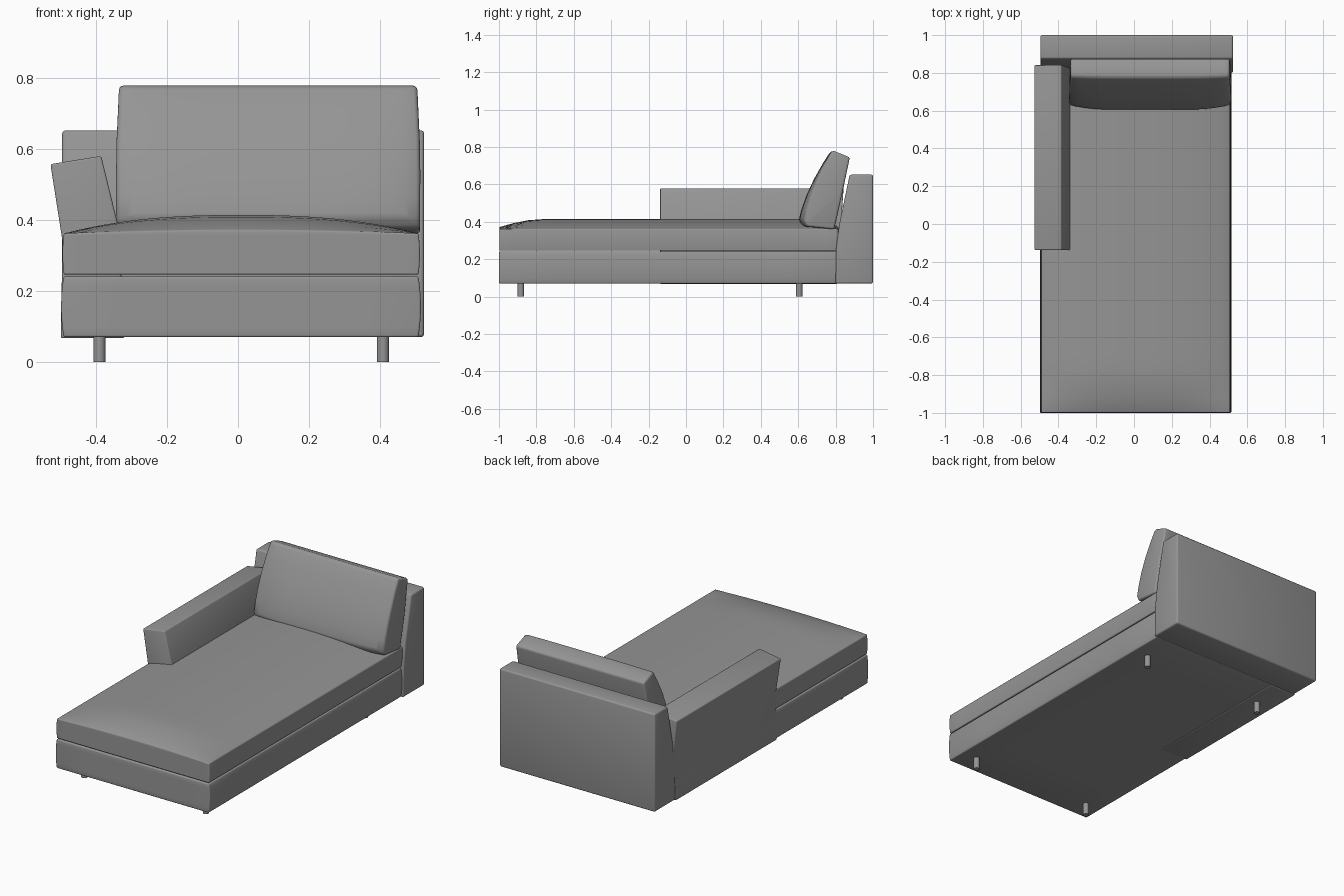
import bpy, bmesh, math
from mathutils import Vector

cube = bpy.data.objects.get("Cube")
if cube:
    bpy.data.objects.remove(cube, do_unlink=True)

fabric = bpy.data.materials.new("grey_fabric")
fabric.use_nodes = True
grey = (0.3, 0.3, 0.3, 1)
fabric.diffuse_color = grey
fabric.node_tree.nodes["Principled BSDF"].inputs["Base Color"].default_value = grey


def finish(name, bm, bevel=0.0):
    """Soften the sharp edges and add the mesh as a smooth shaded object."""
    bmesh.ops.recalc_face_normals(bm, faces=bm.faces)
    if bevel:
        sharp = [e for e in bm.edges if e.calc_face_angle(0) > math.radians(35)]
        bmesh.ops.bevel(bm, geom=sharp, offset=bevel, segments=3, profile=0.5,
                        affect='EDGES', clamp_overlap=True)
    mesh = bpy.data.meshes.new(name)
    bm.to_mesh(mesh)
    bm.free()
    mesh.materials.append(fabric)
    ob = bpy.data.objects.new(name, mesh)
    bpy.context.collection.objects.link(ob)
    bpy.ops.object.select_all(action='DESELECT')
    ob.select_set(True)
    bpy.context.view_layer.objects.active = ob
    bpy.ops.object.shade_smooth_by_angle(angle=math.radians(35))
    return ob


def soft_box(name, lo, hi, cuts, shape, bevel):
    """Gridded box; shape maps unit coordinates (-1..1) to an offset."""
    lo, hi = Vector(lo), Vector(hi)
    mid, half = (lo + hi) / 2, (hi - lo) / 2
    bm = bmesh.new()
    bmesh.ops.create_cube(bm, size=2)
    bmesh.ops.subdivide_edges(bm, edges=bm.edges[:], cuts=cuts, use_grid_fill=True)
    for v in bm.verts:
        u = v.co.copy()
        v.co = mid + u * half + Vector(shape(u))
    return finish(name, bm, bevel)


def loft(name, profile, stations, place, bevel):
    """Join copies of a closed profile along the stations, capped at the ends."""
    bm = bmesh.new()
    rings = [[bm.verts.new(place(s, p)) for p in profile] for s in stations]
    n = len(profile)
    for a, b in zip(rings, rings[1:]):
        for i in range(n):
            j = (i + 1) % n
            bm.faces.new((a[i], a[j], b[j], b[i]))
    bm.faces.new(rings[0])
    bm.faces.new(rings[-1])
    return finish(name, bm, bevel)


# Upholstered base, slightly bulging at the sides
soft_box("base", (-0.498, -1, 0.07), (0.515, 0.81, 0.241), 5,
         lambda u: (-0.007 * u.x * u.z ** 2, 0, 0), 0.006)


# Seat cushion with a crowned top
def crown(u):
    if u.z < 0.99:
        return (-0.004 * u.x * u.z ** 2, 0, 0)
    rise = min(1, (u.y + 1) / 0.25, (1 - u.y) / 0.1)
    across = 1 - abs(u.x) ** 2.6
    lift = 0.01 * (1 - u.x ** 2) + 0.042 * across * math.sin(rise * math.pi / 2)
    return (-0.004 * u.x, 0, lift)


soft_box("seat_cushion", (-0.494, -0.998, 0.246), (0.512, 0.815, 0.362), 23, crown, 0.009)

# Backrest with a raked front face
back_profile = [(0.80, 0.07), (0.802, 0.25), (0.82, 0.39), (0.875, 0.652),
                (1.0, 0.652), (1.0, 0.07)]
loft("backrest", back_profile, (-0.495, 0.524),
     lambda x, p: (x, p[0], p[1]), 0.01)

# Armrest on the right side, flaring outward and tapering upward
arm_profile = [(-0.499, 0.067), (-0.494, 0.34), (-0.528, 0.557),
               (-0.385, 0.58), (-0.335, 0.375), (-0.32, 0.067)]


def place_arm(y, p):
    rake = 0.07 * (p[1] - 0.57) if y > 0 else 0
    return (p[0], y + rake, p[1])


loft("right_armrest", arm_profile, (-0.138, 0.842), place_arm, 0.006)

# Leaning back pillow, thinner toward both ends
pillow_profile = [(0.79, 0.36), (0.62, 0.375), (0.603, 0.41), (0.618, 0.47),
                  (0.645, 0.545), (0.685, 0.63), (0.73, 0.71), (0.772, 0.776),
                  (0.79, 0.778), (0.876, 0.745), (0.835, 0.55)]


def place_pillow(u, p):
    front = max(0, 0.81 - p[0]) / 0.2
    width = 0.428 - 0.008 * max(0, (p[1] - 0.6) / 0.17)
    return (0.085 + u * width, p[0] + 0.028 * front * abs(u) ** 5, p[1])


loft("back_pillow", pillow_profile, [i / 10 - 1 for i in range(21)],
     place_pillow, 0.012)

# Short round legs
for side, x in (("right", -0.39), ("left", 0.408)):
    for end, y in (("front", -0.883), ("rear", 0.605)):
        bm = bmesh.new()
        bmesh.ops.create_cone(bm, cap_ends=True, segments=20, radius1=0.017,
                              radius2=0.017, depth=0.08)
        bmesh.ops.translate(bm, verts=bm.verts, vec=(x, y, 0.04))
        finish(f"{end}_{side}_leg", bm)
